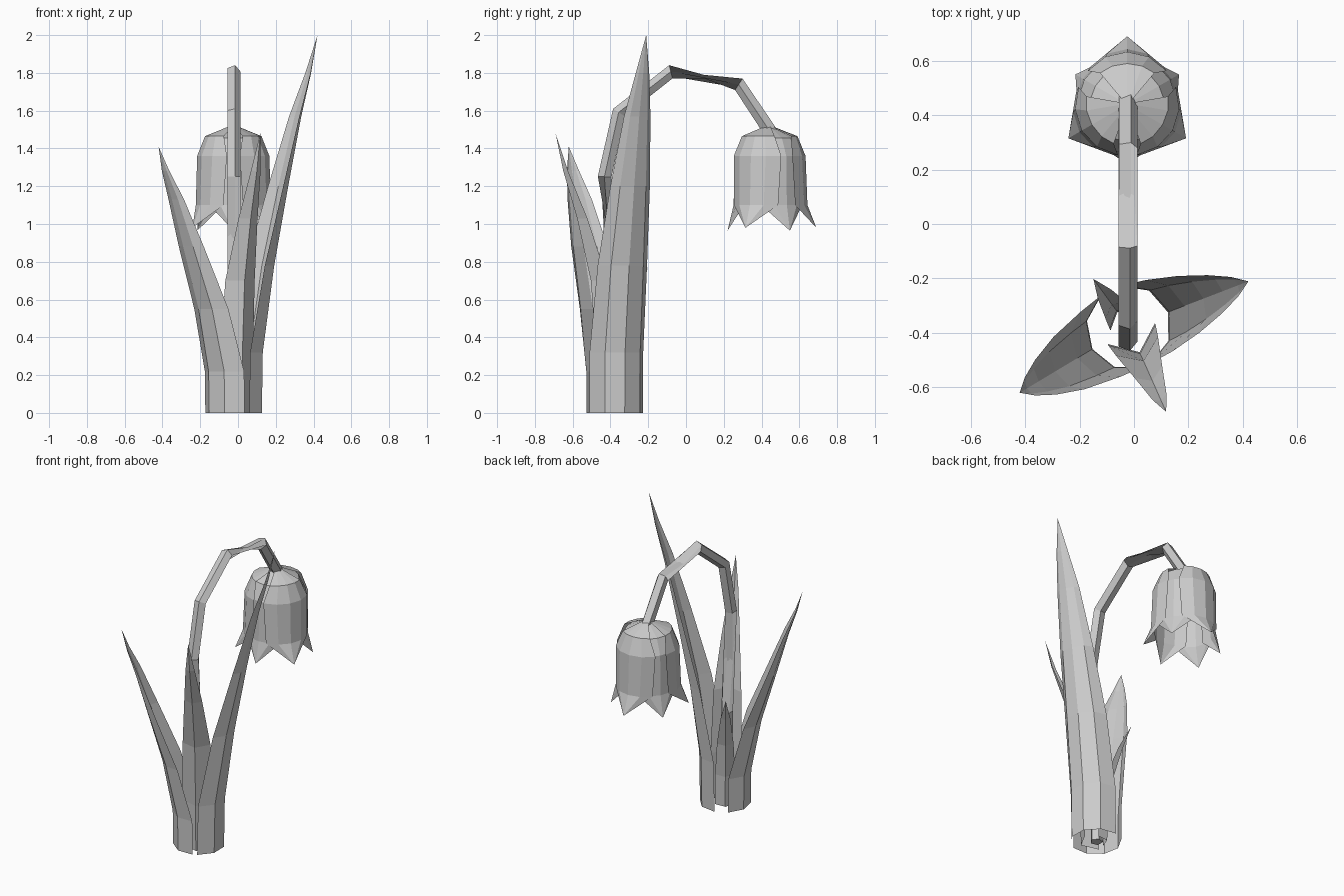
import bpy, math
from mathutils import Vector

if "Cube" in bpy.data.objects:
    bpy.data.objects.remove(bpy.data.objects["Cube"])


def make_mesh(name, rows, closed=False):
    # Loft rows of equal point count into a flat-faced sheet or tube
    n = len(rows[0])
    verts = [p for row in rows for p in row]
    faces = []
    for i in range(len(rows) - 1):
        for j in range(n if closed else n - 1):
            k = (j + 1) % n
            faces.append((i*n + j, i*n + k, (i+1)*n + k, (i+1)*n + j))
    if closed:
        faces.append(tuple(reversed(range(n))))
        faces.append(tuple(range((len(rows)-1)*n, len(rows)*n)))
    me = bpy.data.meshes.new(name)
    me.from_pydata(verts, [], faces)
    me.validate()
    ob = bpy.data.objects.new(name, me)
    bpy.context.collection.objects.link(ob)
    return ob


def blade(name, cx, cy, angle, profile, half=80, cols=4):
    # Profile rows: height, radius of midrib, half width, depth of the cupping
    a, h = math.radians(angle), math.radians(half)
    rows = []
    for z, r, w, d in profile:
        row = []
        for j in range(cols + 1):
            t = h * (2*j/cols - 1)
            tan = w * math.sin(t) / math.sin(h)
            rad = r - d * (1 - math.cos(t)) / (1 - math.cos(h))
            row.append((cx + rad*math.cos(a) - tan*math.sin(a),
                        cy + rad*math.sin(a) + tan*math.cos(a), z))
        rows.append(row)
    ob = make_mesh(name, rows)
    # Merge the pointed tip
    import bmesh
    bm = bmesh.new()
    bm.from_mesh(ob.data)
    bmesh.ops.remove_doubles(bm, verts=bm.verts, dist=0.0005)
    bm.to_mesh(ob.data)
    bm.free()
    return ob


# Stem: five-sided bent tube
path = [Vector((-0.025, y, z)) for y, z in
        [(-.38, 0), (-.39, .6), (-.43, 1.25), (-.355, 1.59),
         (-.08, 1.805), (.28, 1.74), (.46, 1.47)]]
rings = []
for i, p in enumerate(path):
    d = Vector()
    if i > 0:
        d += (p - path[i-1]).normalized()
    if i < len(path) - 1:
        d += (path[i+1] - p).normalized()
    d.normalize()
    up = Vector((1, 0, 0)).cross(d) * -1
    up = up if up.y < 0 or up.z > 0 else -up
    rings.append([p + 0.038*(Vector((1, 0, 0))*math.cos(t) + up*math.sin(t))
                  for t in [math.radians(3 + 72*k) for k in range(5)]])
make_mesh("stem", rings, closed=True)

# Leaves wrapped around the stem foot
BX, BY = -0.02, -0.38
blade("tall_leaf", BX, BY, 21, [
    (0, .155, .152, .128), (.32, .16, .152, .128), (.78, .22, .14, .10),
    (1.2, .295, .112, .06), (1.57, .37, .075, .03), (1.8, .43, .038, .012),
    (2.0, .472, 0, 0)])
blade("medium_leaf", BX, BY, 211, [
    (0, .155, .152, .128), (.22, .158, .152, .128), (.55, .22, .14, .10),
    (.88, .315, .112, .06), (1.13, .385, .075, .03), (1.28, .435, .038, .012),
    (1.41, .467, 0, 0)])
blade("narrow_leaf", BX, BY, -66, [
    (0, .10, .095, .075), (.3, .105, .095, .075), (.7, .135, .085, .06),
    (1.03, .215, .055, .035), (1.28, .295, .028, .015), (1.48, .34, 0, 0)],
    cols=2)
blade("small_leaf", BX, BY, 126, [
    (0, .07, .06, .04), (.2, .075, .06, .04), (.42, .105, .05, .03),
    (.62, .165, .03, .015), (.77, .22, 0, 0)], cols=2)

# Drooping bell: three outer and three inner petals
FX, FY = -0.025, 0.44
outer = [(1.52, .01, .012, 0), (1.465, .15, .10, .035), (1.36, .193, .145, .07),
         (1.1, .203, .135, .065), (.98, .25, 0, 0)]
inner = [(1.515, .01, .012, 0), (1.455, .135, .10, .035), (1.36, .182, .135, .06),
         (1.1, .188, .125, .055), (.965, .22, 0, 0)]
for i in range(3):
    blade(f"outer_petal_{i+1}", FX, FY, 90 + 120*i, outer, half=50)
    blade(f"inner_petal_{i+1}", FX, FY, 30 + 120*i, inner, half=50)
